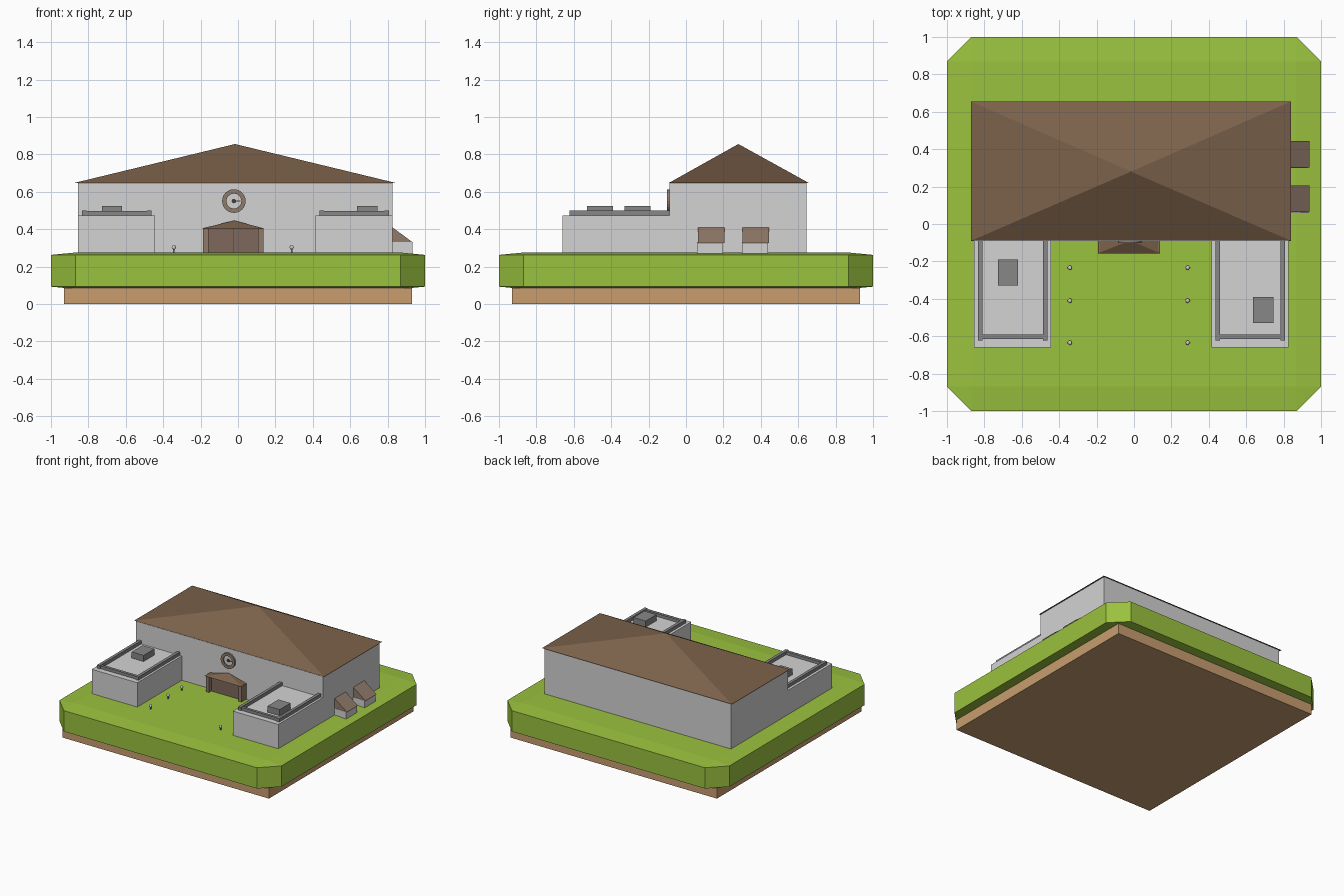
import bpy, bmesh, math
from mathutils import Matrix, Vector

if "Cube" in bpy.data.objects:
    bpy.data.objects.remove(bpy.data.objects["Cube"])


def material(name, r, g, b):
    lin = [(c / 255 / 12.92) if c < 10 else ((c / 255 + 0.055) / 1.055) ** 2.4 for c in (r, g, b)]
    m = bpy.data.materials.new(name)
    m.diffuse_color = (*lin, 1)
    m.use_nodes = True
    m.node_tree.nodes["Principled BSDF"].inputs["Base Color"].default_value = m.diffuse_color
    return m


GRASS = material("grass green", 154, 194, 62)
SOIL = material("soil tan", 200, 157, 111)
WALL = material("wall light grey", 211, 211, 211)
TRIM = material("trim grey", 135, 135, 135)
ROOF = material("roof brown", 123, 97, 74)
WOOD = material("taupe wood", 144, 122, 106)
DOOR = material("door taupe", 126, 104, 92)
DARK = material("dark brown", 74, 60, 52)


def finish(name, bm, mat):
    bmesh.ops.recalc_face_normals(bm, faces=bm.faces)
    me = bpy.data.meshes.new(name)
    bm.to_mesh(me)
    bm.free()
    me.materials.append(mat)
    ob = bpy.data.objects.new(name, me)
    bpy.context.collection.objects.link(ob)
    return ob


def box(name, mat, x, y, z, bevel=0):
    """Box from (min, max) ranges; bevel is applied before scaling, on a 2-unit cube."""
    bm = bmesh.new()
    bmesh.ops.create_cube(bm, size=2)
    if bevel:
        bmesh.ops.bevel(bm, geom=bm.edges[:], offset=bevel, segments=1, affect='EDGES')
    size = [(b - a) / 2 for a, b in (x, y, z)]
    mid = Vector([(a + b) / 2 for a, b in (x, y, z)])
    bmesh.ops.scale(bm, vec=size, verts=bm.verts)
    bmesh.ops.translate(bm, vec=mid, verts=bm.verts)
    return finish(name, bm, mat)


def pyramid(name, mat, x, y, z, apex):
    bm = bmesh.new()
    base = [bm.verts.new((px, py, z)) for px, py in
            ((x[0], y[0]), (x[1], y[0]), (x[1], y[1]), (x[0], y[1]))]
    top = bm.verts.new(apex)
    bm.faces.new(base)
    for i in range(4):
        bm.faces.new((base[i], base[(i + 1) % 4], top))
    return finish(name, bm, mat)


def wedge(name, mat, profile, y):
    """Extrude an (x, z) profile along y."""
    bm = bmesh.new()
    face = bm.faces.new([bm.verts.new((px, y[0], pz)) for px, pz in profile])
    ext = bmesh.ops.extrude_face_region(bm, geom=[face])
    verts = [g for g in ext["geom"] if isinstance(g, bmesh.types.BMVert)]
    bmesh.ops.translate(bm, vec=(0, y[1] - y[0], 0), verts=verts)
    return finish(name, bm, mat)


def disc(name, mat, radius, y, center, sides=24):
    """Cylinder facing -y."""
    bm = bmesh.new()
    mx = Matrix.Translation((center[0], (y[0] + y[1]) / 2, center[1])) @ Matrix.Rotation(math.pi / 2, 4, 'X')
    bmesh.ops.create_cone(bm, cap_ends=True, segments=sides, radius1=radius, radius2=radius,
                          depth=abs(y[1] - y[0]), matrix=mx)
    return finish(name, bm, mat)


def ring(name, mat, r, y, center, sides=24):
    """Rectangular profile spun about the y axis."""
    bm = bmesh.new()
    vs = [bm.verts.new((a, b, 0)) for a, b in ((r[0], y[0]), (r[1], y[0]), (r[1], y[1]), (r[0], y[1]))]
    es = [bm.edges.new((vs[i], vs[(i + 1) % 4])) for i in range(4)]
    bmesh.ops.spin(bm, geom=vs + es, cent=(0, 0, 0), axis=(0, 1, 0), angle=2 * math.pi, steps=sides)
    bmesh.ops.remove_doubles(bm, verts=bm.verts, dist=0.0005)
    bmesh.ops.translate(bm, vec=(center[0], 0, center[1]), verts=bm.verts)
    return finish(name, bm, mat)


# Ground slabs
box("soil_base", SOIL, (-0.93, 0.93), (-0.93, 0.93), (0, 0.085))
box("grass_slab", GRASS, (-1, 1), (-1, 1), (0.08, 0.275), bevel=0.13)

# Main hall and its pyramid roof
FLOOR = 0.27
box("main_hall", WALL, (-0.856, 0.827), (-0.088, 0.643), (FLOOR, 0.65))
pyramid("main_roof", ROOF, (-0.872, 0.84), (-0.09, 0.655), 0.648, (-0.016, 0.28, 0.855))

# Flat-roofed front wings with parapet rails and a roof unit each
for side, x0, unit_x, unit_y in (("left", -0.856, (-0.727, -0.62), (-0.33, -0.19)),
                                 ("right", 0.415, (0.637, 0.747), (-0.53, -0.39))):
    x1 = x0 + 0.411
    box(side + "_wing", WALL, (x0, x1), (-0.66, -0.08), (FLOOR, 0.473))
    for n, rx in (("outer", x0 + 0.022), ("inner", x1 - 0.042)):
        box(f"{side}_{n}_rail", TRIM, (rx, rx + 0.024), (-0.622, -0.085), (0.47, 0.5))
    box(side + "_front_rail", TRIM, (x0 + 0.04, x1 - 0.035), (-0.615, -0.592), (0.47, 0.497))
    box(side + "_roof_unit", TRIM, unit_x, unit_y, (0.47, 0.523))

# Entrance: posts, double door, hipped canopy
for n, px in (("left", -0.186), ("right", 0.108)):
    box(n + "_door_post", WOOD, (px, px + 0.028), (-0.148, -0.085), (FLOOR, 0.406))
for n, px in (("left", -0.158), ("right", -0.0235)):
    box(n + "_door", DOOR, (px, px + 0.1315), (-0.118, -0.085), (FLOOR, 0.406))
box("door_gap", DARK, (-0.0275, -0.0225), (-0.117, -0.085), (FLOOR, 0.406))
pyramid("entrance_canopy", ROOF, (-0.193, 0.139), (-0.157, -0.085), 0.404, (-0.02, -0.088, 0.446))

# Round wall clock
CLOCK = (-0.022, 0.55)
ring("clock_ring", WOOD, (0.04, 0.063), (-0.102, -0.085), CLOCK)
disc("clock_face", WALL, 0.041, (-0.092, -0.085), CLOCK)
disc("clock_hub", DARK, 0.012, (-0.098, -0.09), CLOCK, 12)
box("clock_hand", DARK, (CLOCK[0], CLOCK[0] + 0.036), (-0.096, -0.09), (0.548, 0.552))

# Side porches with sloping roofs
for i, y in enumerate((0.06, 0.30), 1):
    box(f"side_porch_{i}", WALL, (0.82, 0.932), (y, y + 0.139), (FLOOR, 0.33))
    wedge(f"side_porch_roof_{i}", WOOD, ((0.82, 0.327), (0.937, 0.327), (0.82, 0.414)), (y + 0.003, y + 0.145))

# Small garden lamps along the path
for i, (x, y) in enumerate([(x, y) for x in (-0.343, 0.287) for y in (-0.234, -0.41, -0.635)], 1):
    box(f"lamp_post_{i}", TRIM, (x - 0.004, x + 0.004), (y - 0.004, y + 0.004), (FLOOR, 0.3))
    bm = bmesh.new()
    bmesh.ops.create_uvsphere(bm, u_segments=10, v_segments=6, radius=0.012,
                              matrix=Matrix.Translation((x, y, 0.303)))
    finish(f"lamp_globe_{i}", bm, WALL)
